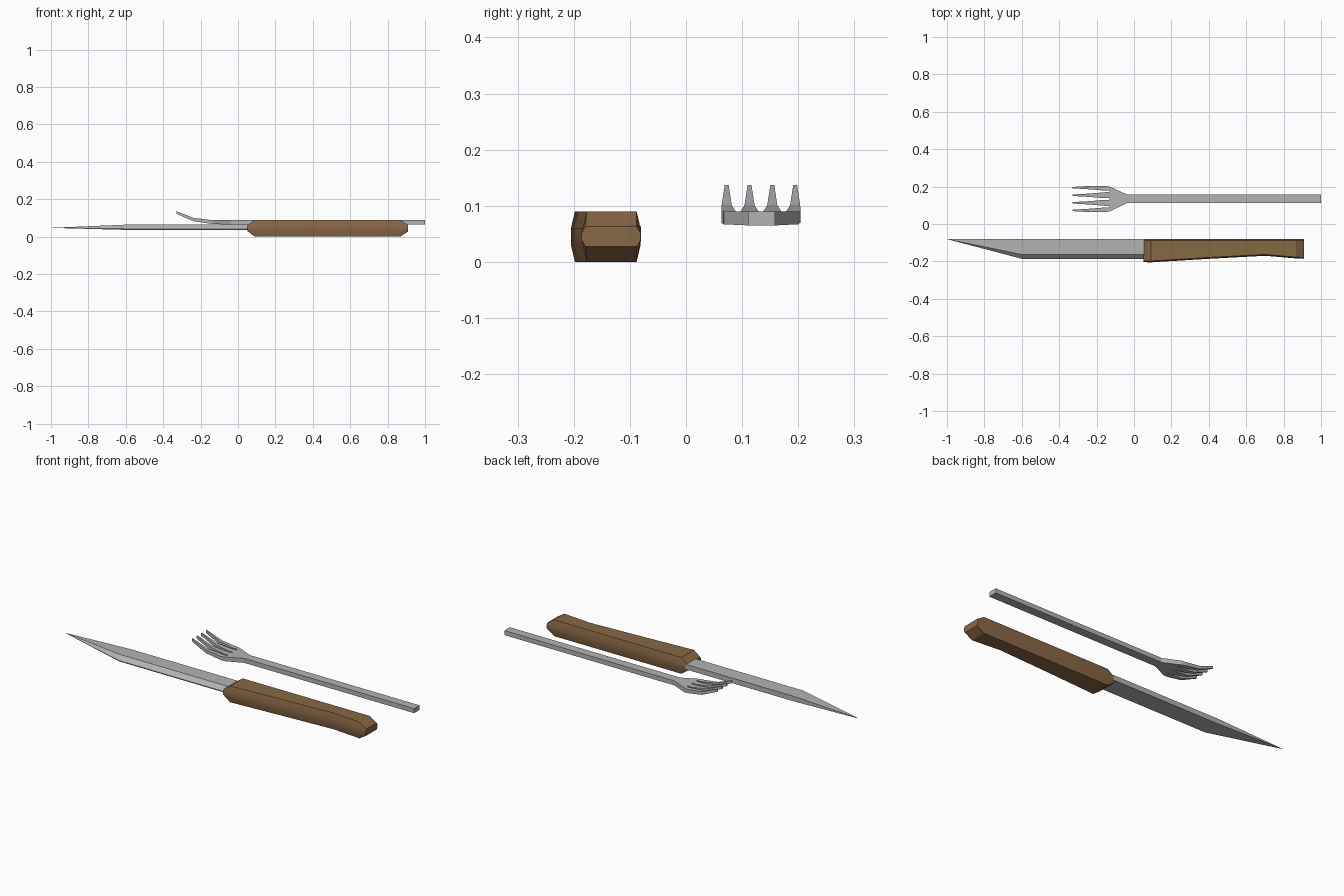
import bpy, bmesh, math

if "Cube" in bpy.data.objects:
    bpy.data.objects.remove(bpy.data.objects["Cube"])


def material(name, rgb):
    m = bpy.data.materials.new(name)
    m.diffuse_color = (*rgb, 1)
    m.use_nodes = True
    m.node_tree.nodes["Principled BSDF"].inputs["Base Color"].default_value = m.diffuse_color
    return m


steel = material("steel grey", (0.45, 0.45, 0.45))
wood = material("brown wood", (0.25, 0.138, 0.06))


def loft(bm, stations):
    """Join rings [(x, [(y, z), ...]), ...] along x and cap both ends."""
    rings = [[bm.verts.new((x, y, z)) for y, z in ring] for x, ring in stations]
    for a, b in zip(rings, rings[1:]):
        n = len(a)
        for i in range(n):
            j = (i + 1) % n
            bm.faces.new((a[i], a[j], b[j], b[i]))
    bm.faces.new(rings[0])
    bm.faces.new(rings[-1])


def finish(name, bm, mat, smooth=False):
    bmesh.ops.remove_doubles(bm, verts=bm.verts, dist=1e-5)
    bmesh.ops.recalc_face_normals(bm, faces=bm.faces)
    me = bpy.data.meshes.new(name)
    bm.to_mesh(me)
    bm.free()
    me.materials.append(mat)
    ob = bpy.data.objects.new(name, me)
    bpy.context.collection.objects.link(ob)
    if smooth:
        bpy.ops.object.select_all(action='DESELECT')
        ob.select_set(True)
        bpy.context.view_layer.objects.active = ob
        bpy.ops.object.shade_smooth_by_angle(angle=math.radians(30))


def box_ring(y0, y1, z0, z1):
    return [(y0, z0), (y1, z0), (y1, z1), (y0, z1)]


# knife blade: flat back, bevelled cutting edge, tapering to a point
bm = bmesh.new()
section = [(-0.08, 0.036), (-0.08, 0.064), (-0.163, 0.064), (-0.186, 0.042), (-0.183, 0.036)]
tip = (-0.08, 0.047)
near_tip = [(tip[0] + (y - tip[0]) * 0.01, tip[1] + (z - tip[1]) * 0.01) for y, z in section]
loft(bm, [(0.06, section), (-0.6, section), (-0.999, near_tip)])
finish("knife_blade", bm, steel)


# knife handle: bulged sides, chamfered ends, waist near the butt
def handle_ring(y0, y1, z0, z1):
    b, k = 0.007, (z1 - z0) / 3
    return [(y0 + b, z0), (y1 - b, z0), (y1, z0 + k), (y1, z1 - k),
            (y1 - b, z1), (y0 + b, z1), (y0, z1 - k), (y0, z0 + k)]


bm = bmesh.new()
loft(bm, [(0.05, handle_ring(-0.204, -0.081, 0.029, 0.061)),
          (0.09, handle_ring(-0.205, -0.081, 0.0, 0.09)),
          (0.4, handle_ring(-0.186, -0.081, 0.0, 0.09)),
          (0.7, handle_ring(-0.17, -0.081, 0.0, 0.09)),
          (0.867, handle_ring(-0.184, -0.081, 0.0, 0.09)),
          (0.91, handle_ring(-0.186, -0.081, 0.027, 0.063))])
finish("knife_handle", bm, wood, smooth=True)

# fork shaft flaring into the head
bm = bmesh.new()
loft(bm, [(1.0, box_ring(0.111, 0.159, 0.065, 0.09)),
          (-0.04, box_ring(0.111, 0.159, 0.065, 0.09)),
          (-0.13, box_ring(0.067, 0.2, 0.067, 0.09))])
finish("fork_shaft", bm, steel)

# four upturned fork tines
bm = bmesh.new()
for c in (0.0725, 0.1132, 0.1538, 0.1945):
    lo, hi = max(c - 0.016, 0.063), min(c + 0.016, 0.204)
    loft(bm, [(-0.129, box_ring(max(lo, 0.067), min(hi, 0.2), 0.067, 0.09)),
              (-0.155, box_ring(lo, hi, 0.07, 0.09)),
              (-0.24, box_ring(c - 0.009, c + 0.009, 0.083, 0.101)),
              (-0.33, box_ring(c - 0.0035, c + 0.0035, 0.122, 0.137))])
finish("fork_tines", bm, steel)
